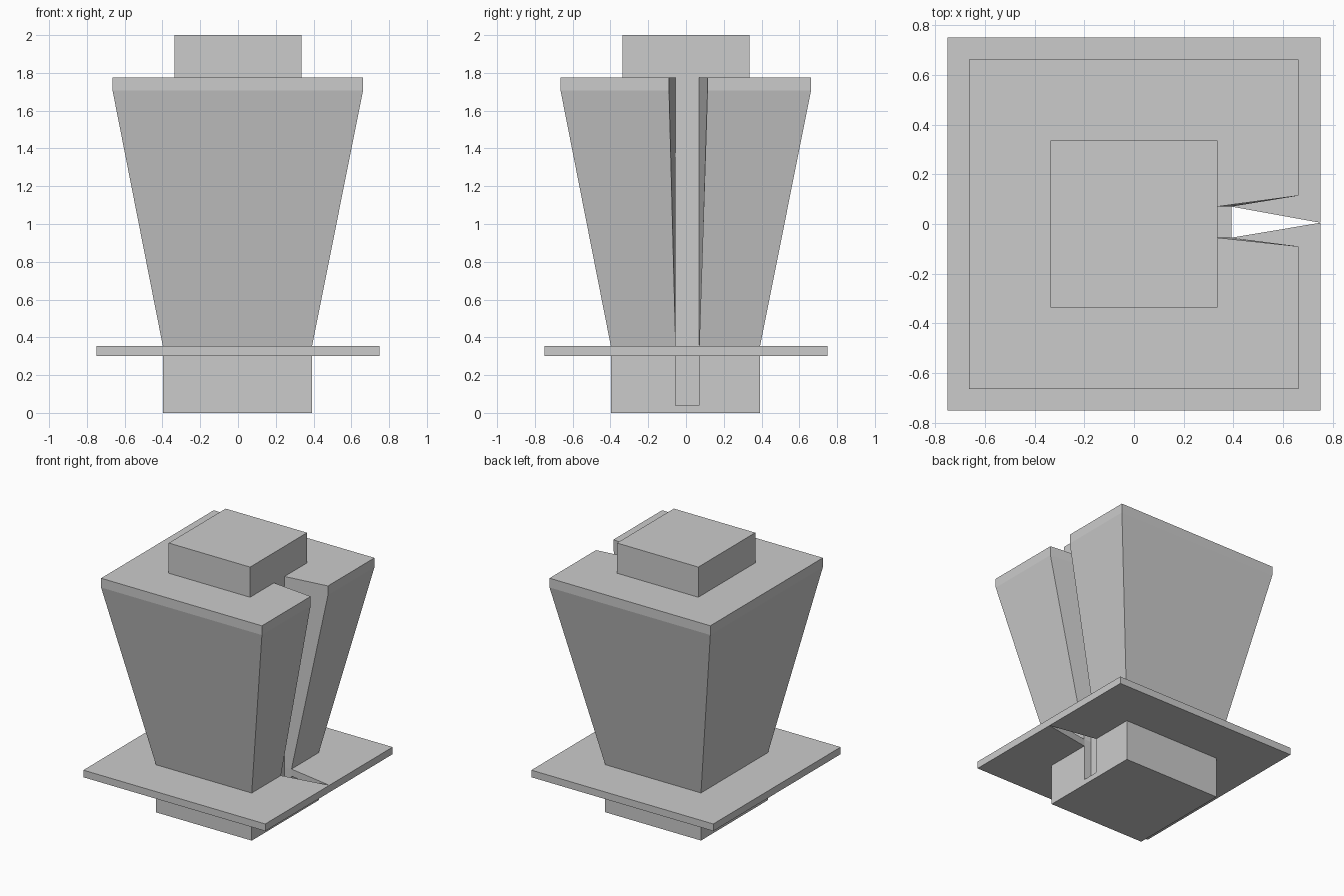
import bpy, bmesh

if "Cube" in bpy.data.objects:
    bpy.data.objects.remove(bpy.data.objects["Cube"])

Y0, Y1 = -0.055, 0.07      # slot sides at its back wall
BACK = 0.335               # x of the slot back wall, flush with the cap


def ring(z, lo, hi, a=Y0, b=Y1, mid=None, back=BACK):
    """Square outline with a slot in the +x side; a, b are the slot mouth."""
    m0, m1 = ((mid, Y0), (mid, Y1)) if mid else ((hi, a), (hi, b))
    pts = [(lo, lo), (hi, lo), (hi, a), m0, (back, Y0),
           (back, Y1), m1, (hi, b), (hi, hi), (lo, hi)]
    return [(x, y, z) for x, y in pts]


def loft(name, rings, bottom=False, top=False):
    """Skin consecutive outlines, dropping collapsed faces."""
    bm = bmesh.new()
    loops = [[bm.verts.new(p) for p in r] for r in rings]
    for r0, r1 in zip(loops, loops[1:]):
        n = len(r0)
        for i in range(n):
            j = (i + 1) % n
            bm.faces.new((r0[i], r0[j], r1[j], r1[i]))
    if bottom:
        bm.faces.new(loops[0][::-1])
    if top:
        bm.faces.new(loops[-1])
    bmesh.ops.remove_doubles(bm, verts=bm.verts, dist=1e-4)
    bmesh.ops.dissolve_degenerate(bm, dist=1e-5, edges=bm.edges)
    mesh = bpy.data.meshes.new(name)
    bm.to_mesh(mesh)
    bm.free()
    bpy.context.collection.objects.link(bpy.data.objects.new(name, mesh))


# shared outlines where the parts meet
LO, HI = -0.398, 0.392
base_top = ring(0.3015, LO, HI)
body_bottom = ring(0.3545, LO, HI)
body_top = ring(1.775, -0.664, 0.662, -0.09, 0.114)

# square foot, slotted above a thin floor
loft("base", [ring(0, LO, HI, back=HI), ring(0.04, LO, HI, back=HI),
              ring(0.04, LO, HI), base_top], bottom=True)

# wide plate with a pointed slot
loft("plate", [base_top,
               ring(0.3015, -0.75, 0.75, 0.005, 0.005, HI),
               ring(0.3545, -0.75, 0.75, 0.005, 0.005, HI),
               body_bottom])

# flared body with a straight rim
loft("body", [body_bottom,
              ring(1.706, -0.664, 0.662, -0.09, 0.114), body_top])

# body's top ledge and the raised cap
loft("cap", [body_top, ring(1.775, -0.336, BACK), ring(2.0, -0.336, BACK)],
     top=True)
